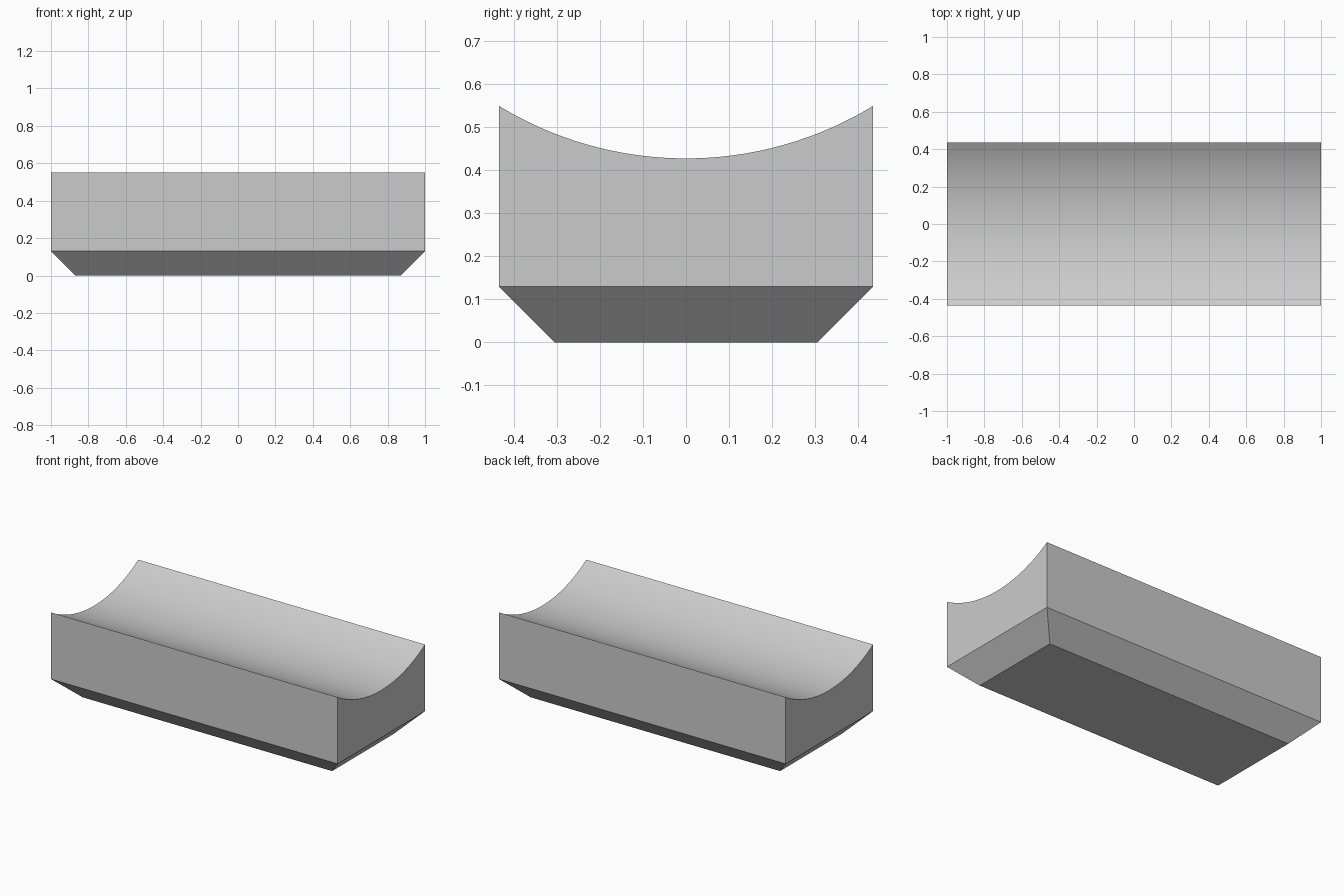
import bpy
import bmesh
import math

cube = bpy.data.objects.get("Cube")
if cube:
    bpy.data.objects.remove(cube, do_unlink=True)

HALF_X, HALF_Y = 1.0, 0.435
CHAMFER = 0.13
TOP, DIP = 0.55, 0.428
STEPS = 32

# Plain grey material
grey = bpy.data.materials.new("plain_grey")
grey.use_nodes = True
colour = (0.6, 0.6, 0.6, 1.0)
grey.diffuse_color = colour
grey.node_tree.nodes["Principled BSDF"].inputs["Base Color"].default_value = colour

# Circular hollow across the top, from front edge to back edge
sag = TOP - DIP
radius = (HALF_Y ** 2 + sag ** 2) / (2 * sag)
sweep = math.asin(HALF_Y / radius)
angles = [sweep * (2 * i / STEPS - 1) for i in range(STEPS + 1)]
hollow = [(radius * math.sin(a), DIP + radius * (1 - math.cos(a))) for a in angles]

# End profile of the block, extruded along x
bm = bmesh.new()
profile = [(-HALF_Y, CHAMFER)] + hollow + [(HALF_Y, CHAMFER)]
end = bm.faces.new([bm.verts.new((-HALF_X, y, z)) for y, z in profile])
extruded = bmesh.ops.extrude_face_region(bm, geom=[end], use_keep_orig=True)
moved = [v for v in extruded["geom"] if isinstance(v, bmesh.types.BMVert)]
bmesh.ops.translate(bm, verts=moved, vec=(2 * HALF_X, 0, 0))

# Sloping foot: draw the underside down and inward by the chamfer
bm.normal_update()
under = [f for f in bm.faces if all(abs(v.co.z - CHAMFER) < 1e-5 for v in f.verts)]
foot = bmesh.ops.extrude_face_region(bm, geom=under)
bmesh.ops.delete(bm, geom=under, context="FACES_ONLY")
for v in foot["geom"]:
    if isinstance(v, bmesh.types.BMVert):
        v.co.x -= math.copysign(CHAMFER, v.co.x)
        v.co.y -= math.copysign(CHAMFER, v.co.y)
        v.co.z = 0
bmesh.ops.recalc_face_normals(bm, faces=bm.faces[:])

mesh = bpy.data.meshes.new("hollowed_block")
bm.to_mesh(mesh)
bm.free()
mesh.materials.append(grey)
block = bpy.data.objects.new("hollowed_block", mesh)
bpy.context.collection.objects.link(block)

# Smooth hollow, sharp edges elsewhere
bpy.context.view_layer.objects.active = block
block.select_set(True)
bpy.ops.object.shade_smooth_by_angle(angle=math.radians(30))
